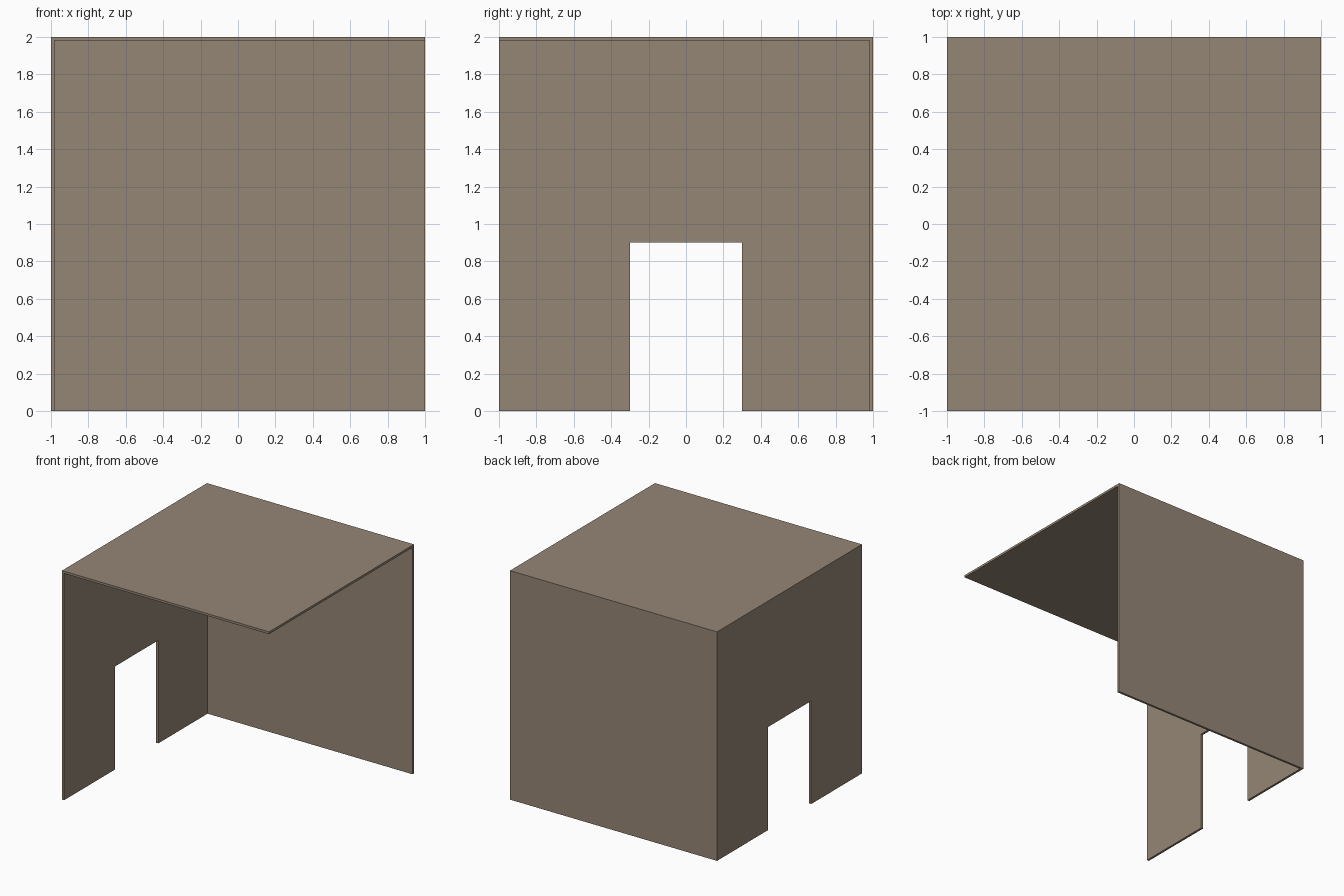
import bpy
import bmesh

cube = bpy.data.objects.get("Cube")
if cube:
    bpy.data.objects.remove(cube, do_unlink=True)

SIZE, HEIGHT, THICK = 1.0, 2.0, 0.02
DOOR_HALF, DOOR_TOP = 0.3, 0.9

# Single plaster colour
colour = (0.30, 0.24, 0.18, 1.0)
plaster = bpy.data.materials.new("warm_taupe_plaster")
plaster.use_nodes = True
plaster.diffuse_color = colour
bsdf = next(n for n in plaster.node_tree.nodes if n.type == "BSDF_PRINCIPLED")
bsdf.inputs["Base Color"].default_value = colour

bm = bmesh.new()


def panel(points):
    """Flat panel from its outline, wound counter-clockwise from outside."""
    return bm.faces.new([bm.verts.new(p) for p in points])


S, H = SIZE, HEIGHT

# Roof
panel([(-S, -S, H), (S, -S, H), (S, S, H), (-S, S, H)])

# Back wall
panel([(S, S, 0), (-S, S, 0), (-S, S, H), (S, S, H)])

# Side wall with the doorway notched out of its outline
outline = [(S, 0), (DOOR_HALF, 0), (DOOR_HALF, DOOR_TOP), (-DOOR_HALF, DOOR_TOP),
           (-DOOR_HALF, 0), (-S, 0), (-S, H), (S, H)]
panel([(-S, y, z) for y, z in outline])

# Join the panels at their shared edges, outward normals kept
bmesh.ops.remove_doubles(bm, verts=bm.verts[:], dist=0.0001)
mesh = bpy.data.meshes.new("room_shell")
bm.to_mesh(mesh)
bm.free()
mesh.materials.append(plaster)

room = bpy.data.objects.new("room_shell", mesh)
bpy.context.collection.objects.link(room)

# Wall thickness grows inward with mitred corners
solid = room.modifiers.new("wall_thickness", "SOLIDIFY")
solid.thickness = THICK
solid.offset = -1
solid.use_even_offset = True
